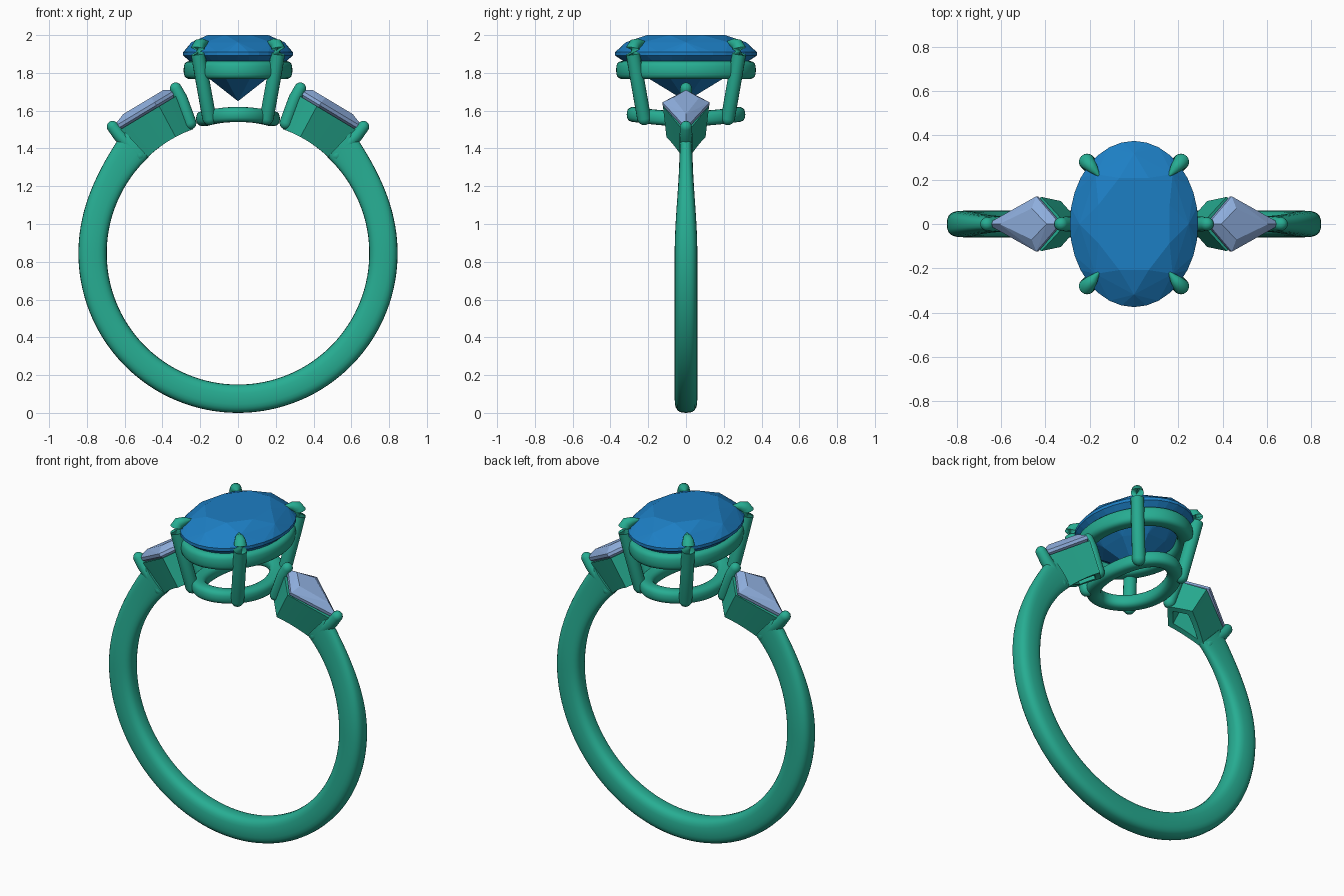
import bpy, bmesh
from math import sin, cos, pi, sqrt, atan2, radians, copysign
from mathutils import Vector

if "Cube" in bpy.data.objects:
    bpy.data.objects.remove(bpy.data.objects["Cube"])

CZ, RI = 0.845, 0.695            # finger hole centre height and radius


def material(name, col):
    m = bpy.data.materials.new(name)
    m.diffuse_color = (*col, 1)
    m.use_nodes = True
    m.node_tree.nodes["Principled BSDF"].inputs["Base Color"].default_value = m.diffuse_color
    return m


METAL = material("green_metal", (0.02, 0.42, 0.29))
BLUE = material("blue_gem", (0.012, 0.21, 0.55))
PALE = material("pale_gem", (0.27, 0.42, 0.72))


def finish(bm, name, mat, smooth=None):
    bmesh.ops.recalc_face_normals(bm, faces=bm.faces)
    me = bpy.data.meshes.new(name)
    bm.to_mesh(me)
    bm.free()
    ob = bpy.data.objects.new(name, me)
    bpy.context.collection.objects.link(ob)
    me.materials.append(mat)
    if smooth:
        bpy.ops.object.select_all(action='DESELECT')
        ob.select_set(True)
        bpy.context.view_layer.objects.active = ob
        bpy.ops.object.shade_smooth_by_angle(angle=radians(smooth))
    return ob


def loft(name, rings, closed=False, smooth=40):
    bm = bmesh.new()
    vs = [[bm.verts.new(p) for p in r] for r in rings]
    n = len(vs[0])
    for i in range(len(vs) if closed else len(vs) - 1):
        a, b = vs[i], vs[(i + 1) % len(vs)]
        for j in range(n):
            k = (j + 1) % n
            bm.faces.new((a[j], a[k], b[k], b[j]))
    if not closed:
        bm.faces.new(vs[0])
        bm.faces.new(vs[-1])
    return finish(bm, name, METAL, smooth)


def hull(name, pts, mat):
    bm = bmesh.new()
    for p in pts:
        bm.verts.new(p)
    bmesh.ops.convex_hull(bm, input=bm.verts)
    bmesh.ops.dissolve_limit(bm, angle_limit=0.02, verts=bm.verts, edges=bm.edges)
    finish(bm, name, mat)


def superellipse(a, b, e, n=20):
    for i in range(n):
        c, s = cos(2 * pi * i / n), sin(2 * pi * i / n)
        yield a * copysign(abs(c) ** (2 / e), c), b * copysign(abs(s) ** (2 / e), s)


def rod(name, path, radii):
    # round wire with domed ends
    P = [Vector(p) for p in path]
    tan = [(P[min(i + 1, len(P) - 1)] - P[max(i - 1, 0)]).normalized() for i in range(len(P))]
    stations = list(zip(P, tan, radii))
    dome = [20, 45, 68, 85]
    caps = [[(s[0] + s[1] * sg * s[2] * sin(radians(a)), s[1], s[2] * cos(radians(a))) for a in dome]
            for s, sg in ((stations[0], -1), (stations[-1], 1))]
    rings = []
    for p, d, r in caps[0][::-1] + stations + caps[1]:
        q = d.to_track_quat('Z', 'Y')
        rings.append([p + q @ Vector((x, y, 0)) for x, y in superellipse(r, r, 2, 16)])
    loft(name, rings, smooth=60)


def oval_rail(name, rx, ry, a, b, e, height):
    rings = []
    for i in range(64):
        t = 2 * pi * i / 64
        nrm = Vector((ry * cos(t), rx * sin(t), 0)).normalized()
        x, y = rx * cos(t), ry * sin(t)
        rings.append([Vector((x, y, height(x))) + nrm * u + Vector((0, 0, v))
                      for u, v in superellipse(a, b, e)])
    loft(name, rings, closed=True, smooth=60)


# Band: tapered toward both shoulders
rings = []
for i in range(97):
    th = radians(47 - 274 * i / 96)
    up = max(0, sin(th))
    k = min(1, up / 0.73)
    ease = k * k * (3 - 2 * k)
    half = 0.06 - 0.026 * ease
    ro = 0.845 + 0.04 * k ** 5
    rc, rh = (ro + RI) / 2, (ro - RI) / 2
    rings.append([((rc + u) * cos(th), v, CZ + (rc + u) * sin(th))
                  for u, v in superellipse(rh, half, 2.8, 24)])
loft("band", rings, smooth=60)

# Centre setting: upper rail, curved lower rail, four claws
oval_rail("upper_rail", 0.243, 0.325, 0.045, 0.048, 3, lambda x: 1.815)
oval_rail("lower_rail", 0.180, 0.272, 0.042, 0.040, 2.6,
          lambda x: CZ + sqrt(0.735 ** 2 - x * x))
for sx in (-1, 1):
    for sy in (-1, 1):
        path = [(0.152, 0.222, 1.56), (0.195, 0.264, 1.80), (0.212, 0.281, 1.90),
                (0.213, 0.282, 1.93), (0.205, 0.272, 1.95), (0.185, 0.25, 1.958),
                (0.162, 0.222, 1.962)]
        rod("centre_claw", [(sx * x, sy * y, z) for x, y, z in path],
            [0.037, 0.037, 0.037, 0.036, 0.032, 0.024, 0.008])


# Oval centre gem
def oval(n, f, z, off=0.0):
    return [(0.29 * f * cos(2 * pi * (i + off) / n), 0.375 * f * sin(2 * pi * (i + off) / n), z)
            for i in range(n)]


hull("centre_gem", oval(8, 0.60, 2.0, 0.5) + oval(8, 0.85, 1.962) + oval(32, 1, 1.91)
     + oval(32, 1, 1.892) + oval(8, 0.56, 1.768, 0.5) + [(0, 0, 1.65)], BLUE)

# Side gems, their hollow kite settings and end claws
TILT = radians(31)
U = Vector((cos(TILT), 0, -sin(TILT)))
N = Vector((sin(TILT), 0, cos(TILT)))
ORIGIN = Vector((0.325, 0, 1.693))


def kite(u0, u1, u2, w, lift, steps=1):
    c = [Vector((u0, 0)), Vector((u1, w)), Vector((u2, 0)), Vector((u1, -w))]
    out = []
    for i in range(4):
        for s in range(steps):
            p = c[i].lerp(c[(i + 1) % 4], s / steps)
            out.append(ORIGIN + U * p.x + N * lift + Vector((0, p.y, 0)))
    return out


def to_hole(p, wide):
    # drop a point radially onto the finger circle
    a = atan2(p.z - CZ, p.x)
    r = RI + 0.004
    return Vector((r * cos(a), p.y * wide, CZ + r * sin(a)))


for sx in (-1, 1):
    flip = lambda pts: [(sx * p[0], p[1], p[2]) for p in pts]
    hull("side_gem", flip(kite(0, 0.125, 0.385, 0.125, 0) + kite(0, 0.125, 0.385, 0.125, 0.018)
                          + kite(0.05, 0.13, 0.30, 0.07, 0.05)
                          + kite(0.09, 0.13, 0.22, 0.03, -0.06)), PALE)
    outer = kite(-0.015, 0.115, 0.40, 0.122, -0.012, 6)
    inner = kite(0.04, 0.12, 0.31, 0.08, -0.012, 6)
    loft("side_setting", [flip(outer), flip(inner), flip([to_hole(p, 0.8) for p in inner]),
                          flip([to_hole(p, 0.85) for p in outer])], closed=True, smooth=30)
    for name, ang, top, lean in (("inner_claw", 69.8, 0.935, 0.008), ("outer_claw", 44.8, 0.945, -0.008)):
        d = Vector((cos(radians(ang)), 0, sin(radians(ang))))
        c = Vector((0, 0, CZ))
        pts = [c + d * 0.735, c + d * (top - 0.06), c + d * top + U * lean]
        rod(name, flip(pts), [0.034, 0.034, 0.031])
